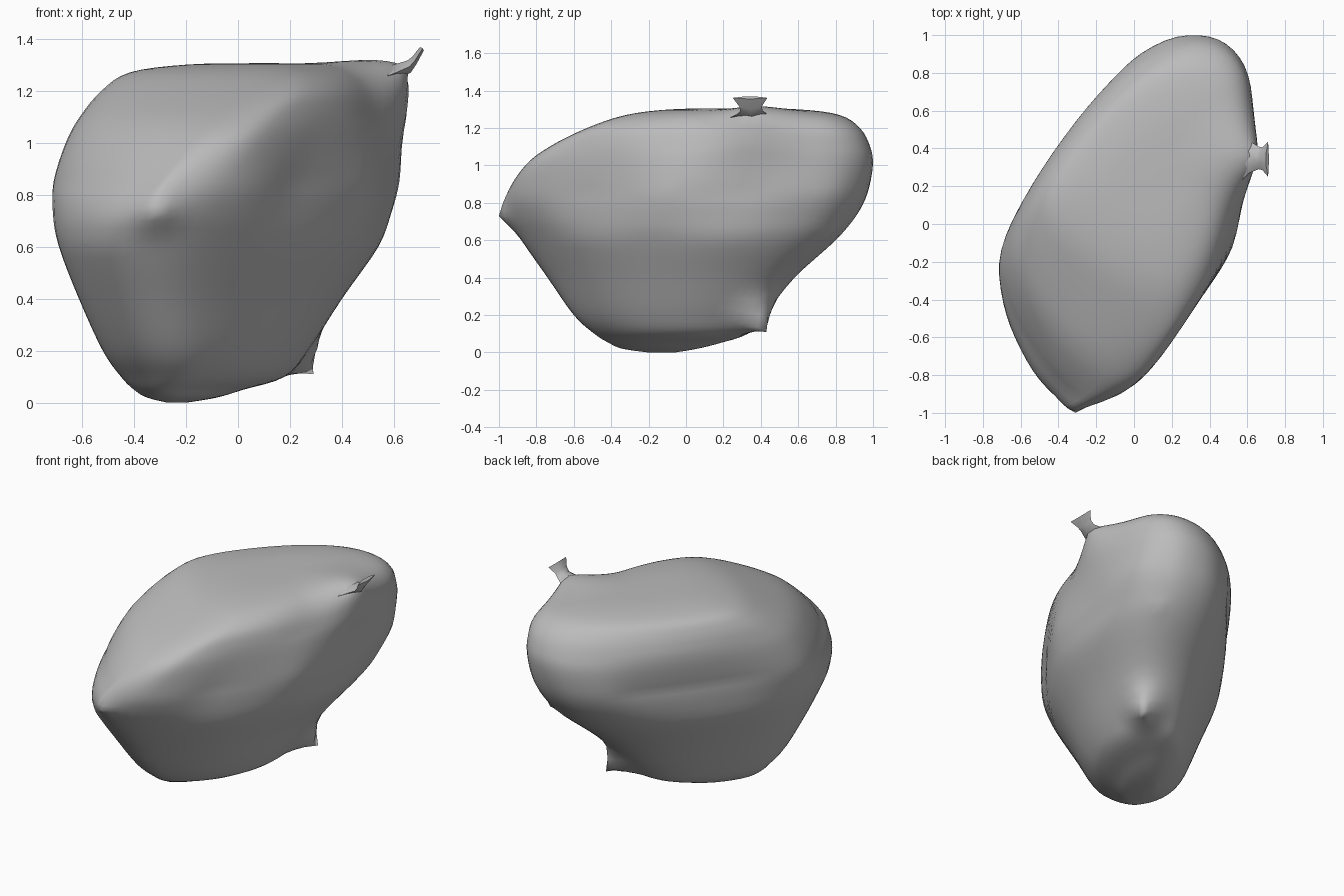
import bpy
import bmesh
from math import tanh
from mathutils import Vector

cube = bpy.data.objects.get("Cube")
if cube:
    bpy.data.objects.remove(cube)

stone = bpy.data.materials.new("stone grey")
stone.use_nodes = True
GREY = (0.5, 0.5, 0.5, 1)
stone.diffuse_color = GREY
stone.node_tree.nodes["Principled BSDF"].inputs["Base Color"].default_value = GREY


def spline(points, steps, closed=False):
    """Smooth curve through all the points."""
    pts = [Vector(p) for p in points]
    n = len(pts)

    def at(i):
        return pts[i % n] if closed else pts[max(0, min(n - 1, i))]

    out = []
    for i in range(n if closed else n - 1):
        a, b, c, d = (at(i + k) for k in (-1, 0, 1, 2))
        for s in range(steps):
            t = s / steps
            out.append(b + (c - a) * (t / 2) + (a * 2 - b * 5 + c * 4 - d) * (t * t / 2)
                       + (b * 3 - a - c * 3 + d) * (t ** 3 / 2))
    if not closed:
        out.append(pts[-1])
    return out


def normalise(points):
    """Scale an outline to run from -1 to 1 both ways."""
    axes = []
    for k in (0, 1):
        values = [p[k] for p in points]
        low, high = min(values), max(values)
        axes.append([(2 * v - low - high) / (high - low) for v in values])
    return [Vector(p) for p in zip(*axes)]


def loft(name, rings, angle):
    """Skin a stack of equal rings, closing both ends."""
    bm = bmesh.new()
    loops = [[bm.verts.new(p) for p in ring] for ring in rings]
    n = len(loops[0])
    for low, high in zip(loops, loops[1:]):
        for i in range(n):
            j = (i + 1) % n
            bm.faces.new((low[i], low[j], high[j], high[i]))
    bm.faces.new(loops[0][::-1])
    bm.faces.new(loops[-1])
    bmesh.ops.recalc_face_normals(bm, faces=bm.faces)
    mesh = bpy.data.meshes.new(name)
    bm.to_mesh(mesh)
    bm.free()
    mesh.materials.append(stone)
    obj = bpy.data.objects.new(name, mesh)
    bpy.context.collection.objects.link(obj)
    bpy.ops.object.select_all(action='DESELECT')
    obj.select_set(True)
    bpy.context.view_layer.objects.active = obj
    bpy.ops.object.shade_smooth_by_angle(angle=angle)


# Plan outline of the boulder, anticlockwise from the front tip, and a rounder copy
outline = [(-.3, -1), (-.12, -.95), (.08, -.8), (.22, -.6), (.38, -.4), (.5, -.2),
           (.55, 0), (.59, .3), (.62, .55), (.6, .78), (.52, .91), (.4, .99), (.2, 1),
           (0, .9), (-.13, .75), (-.33, .5), (-.54, .2), (-.66, 0), (-.72, -.2),
           (-.69, -.4), (-.61, -.6), (-.49, -.8), (-.36, -.95)]
sharp = normalise(spline(outline, 3, True))
count = len(sharp)
soft = normalise([sum((sharp[(i + k) % count] for k in range(-6, 7)), Vector((0, 0)))
                  for i in range(count)])

# Levels: height, left and right limits, front and back limits, rightward lean of the front
levels = [(0, -.27, -.2, -.2, -.06, 0), (.02, -.35, -.08, -.34, .06, 0),
          (.05, -.4, .02, -.41, .18, 0), (.1, -.45, .18, -.49, .33, 0),
          (.2, -.52, .27, -.6, .42, 0), (.4, -.61, .4, -.74, .58, -.02),
          (.6, -.685, .54, -.88, .8, -.04), (.73, -.71, .59, -.955, .91, -.03),
          (.85, -.71, .62, -.955, .97, .03), (1, -.67, .63, -.86, 1, .14),
          (1.1, -.62, .63, -.73, .985, .2), (1.2, -.54, .61, -.53, .93, .27),
          (1.27, -.43, .54, -.32, .82, .25), (1.3, -.2, .4, -.08, .6, .1),
          (1.305, .05, .15, .2, .3, 0)]
# The flat wall on the right of the front: direction it faces, distance, softness
wall, reach_out, blur = Vector((.82, -.57, 0)), .535, .08
rings = []
for z, x0, x1, y0, y1, lean in spline(levels, 4):
    roundness = min(1, abs(z - .85) / .25)
    ring = []
    for a, b in zip(sharp, soft):
        u, v = a.lerp(b, roundness)
        p = Vector(((x0 + x1 + u * (x1 - x0)) / 2 + lean * max(0, -v) ** 2,
                    (y0 + y1 + v * (y1 - y0)) / 2, z))
        over = p.dot(wall) - reach_out + blur
        if over > 0:
            p += wall * (blur * tanh(over / blur) - over)
        ring.append(p)
    rings.append(ring)

# Pinched corners: target point and reach of the pull
pinches = [((.29, .43, .11), .2), ((.45, .79, .64), .08), ((-.31, -1, .73), .16),
           ((.65, .35, 1.29), .36)]
for target, reach in pinches:
    target = Vector(target)
    nearest = min((p for r in rings for p in r), key=lambda p: (p - target).length)
    pull, origin = target - nearest, nearest.copy()
    for ring in rings:
        for p in ring:
            d = (p - origin).length
            if d < reach:
                p += pull * (1 - d / reach) ** 2
loft("boulder_body", rings, 1.2)

# Neck drawn out of the upper corner, flaring to a thin two-pointed edge:
# x, y limits, z limits
neck = [(.54, .2, .5, 1.2, 1.285), (.61, .27, .44, 1.24, 1.3), (.66, .29, .41, 1.27, 1.315),
        (.68, .285, .405, 1.3, 1.33), (.71, .25, .435, 1.355, 1.368)]
loft("corner_neck", [[(x, y0, (z0 + z1) / 2), (x + .005, (y0 + y1) / 2, z0),
                      (x, y1, (z0 + z1) / 2), (x - .01, y1 * .7 + y0 * .3, z1),
                      (x - .01, y0 * .7 + y1 * .3, z1)]
                     for x, y0, y1, z0, z1 in neck], .8)
